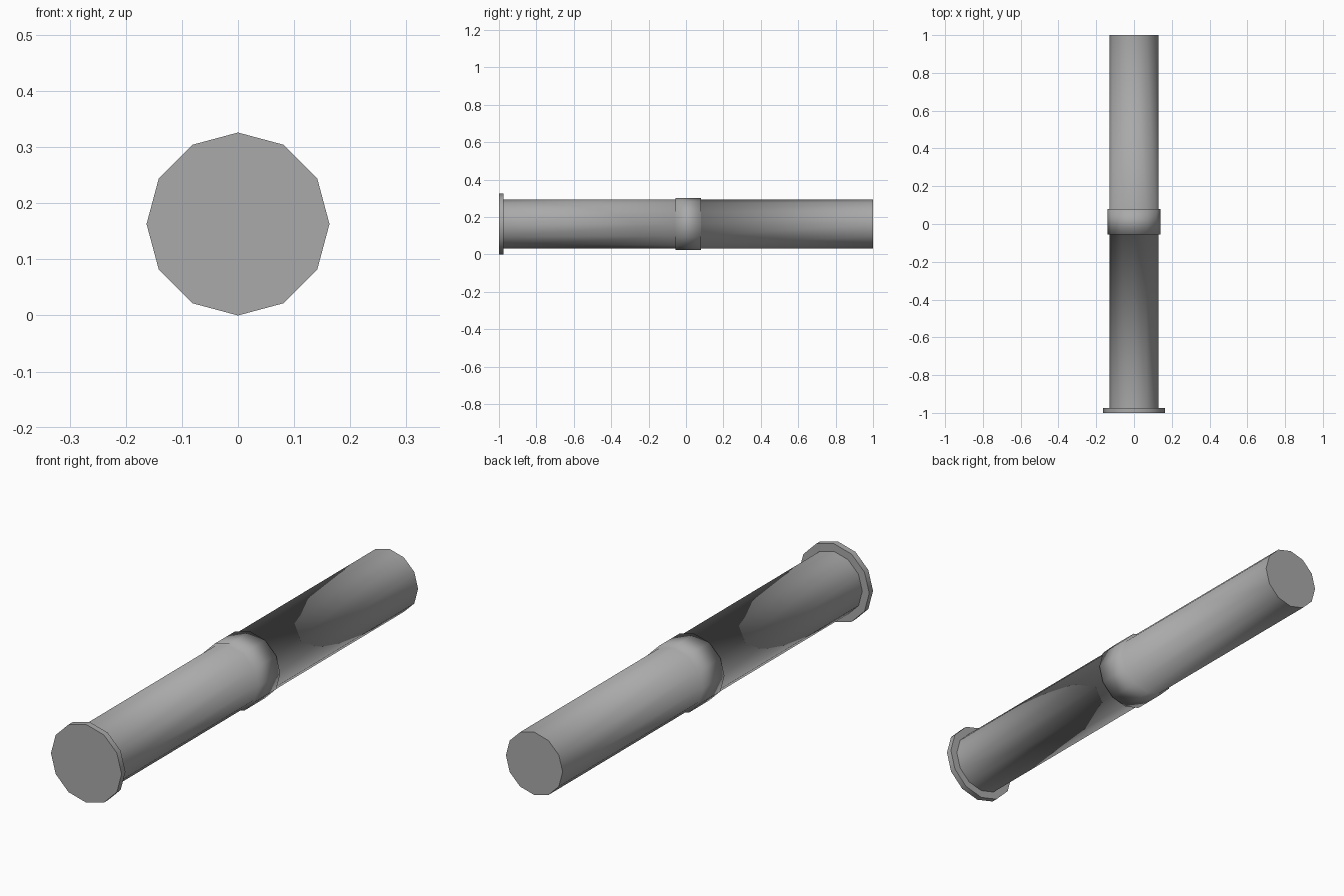
import bpy, bmesh, math

cube = bpy.data.objects.get("Cube")
if cube:
    bpy.data.objects.remove(cube, do_unlink=True)

SIDES = 12
CENTRE_Z = 0.163

grey = bpy.data.materials.new("plain grey")
grey.use_nodes = True
colour = (0.4, 0.4, 0.4, 1)
grey.diffuse_color = colour
grey.node_tree.nodes["Principled BSDF"].inputs["Base Color"].default_value = colour


def lathe(name, profile, sharp_rings):
    """Turn (radius, y) points around the long axis; cap both ends."""
    bm = bmesh.new()
    rings = []
    for radius, y in profile:
        angles = [math.tau * i / SIDES for i in range(SIDES)]
        rings.append([bm.verts.new((radius * math.cos(a), y, CENTRE_Z + radius * math.sin(a)))
                      for a in angles])
    for a, b in zip(rings, rings[1:]):
        for i in range(SIDES):
            j = (i + 1) % SIDES
            bm.faces.new((a[i], a[j], b[j], b[i]))
    bm.faces.new(rings[0])
    bm.faces.new(rings[-1])
    bmesh.ops.recalc_face_normals(bm, faces=bm.faces[:])
    for face in bm.faces:
        face.smooth = True
    for k in sharp_rings:
        for i in range(SIDES):
            bm.edges.get((rings[k][i], rings[k][(i + 1) % SIDES])).smooth = False
    mesh = bpy.data.meshes.new(name)
    bm.to_mesh(mesh)
    bm.free()
    mesh.materials.append(grey)
    obj = bpy.data.objects.new(name, mesh)
    bpy.context.collection.objects.link(obj)
    return obj


# Tube with a raised middle collar, softly shaded across the collar steps
TUBE, COLLAR = 0.131, 0.139
lathe("tube_with_collar",
      [(TUBE, -0.98), (TUBE, -0.055), (COLLAR, -0.055),
       (COLLAR, 0.08), (TUBE, 0.08), (TUBE, 1)], (0, 5))

# Thin disc at the front end
lathe("end_flange", [(0.163, -1), (0.163, -0.975)], (0, 1))
